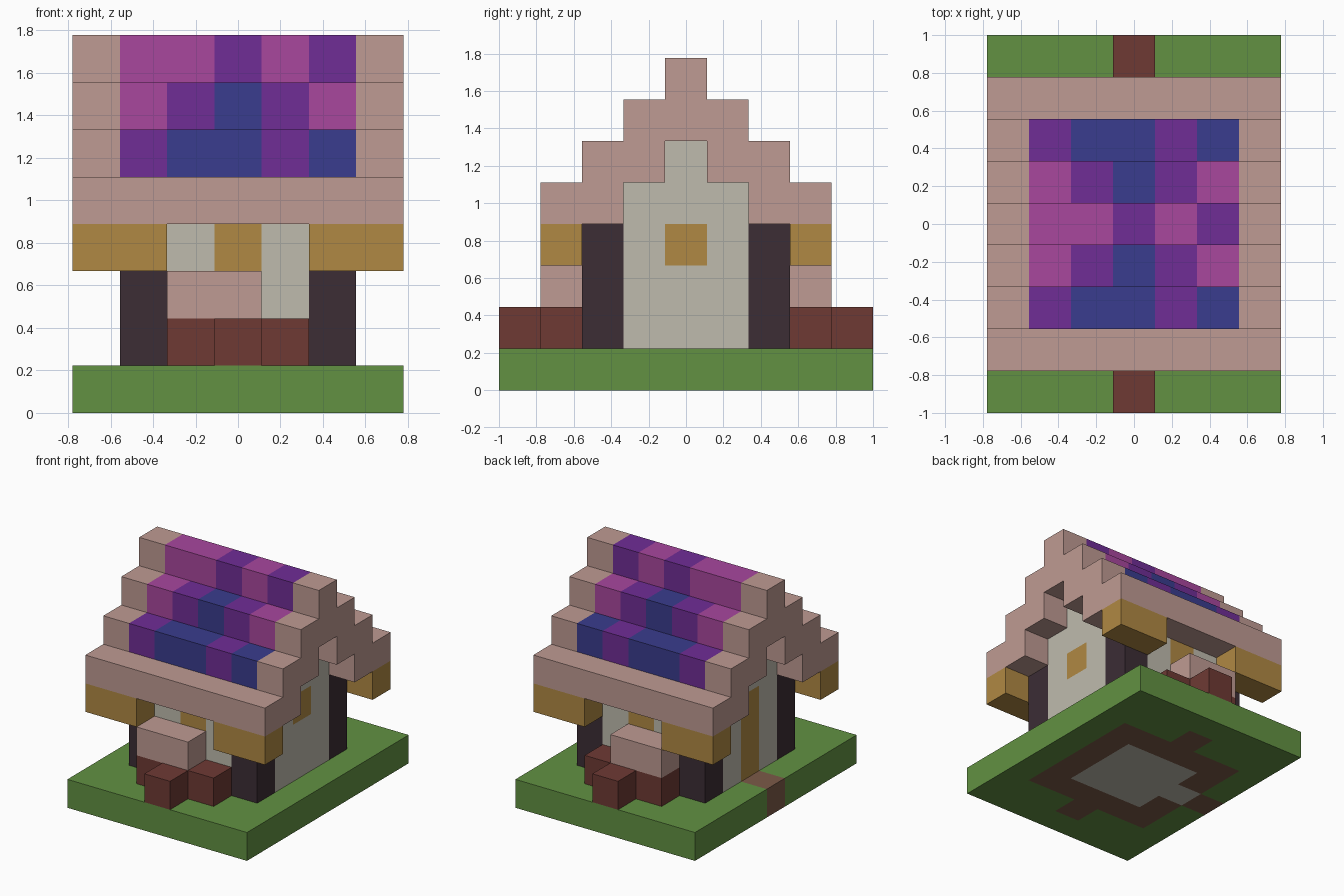
import bpy
import bmesh
from mathutils import Vector

old = bpy.data.objects.get("Cube")
if old:
    bpy.data.objects.remove(old, do_unlink=True)

UNIT = 2 / 9  # edge of one block


def linear(hex_pair):
    c = int(hex_pair, 16) / 255
    return c / 12.92 if c <= 0.04045 else ((c + 0.055) / 1.055) ** 2.4


PALETTE = {
    "grass": "629142", "rose": "bf9b93", "magenta": "a8479e", "purple": "702d96",
    "blue": "3a3c8e", "gold": "b08943", "plaster": "bfbbae", "dark_wood": "3c2d35",
    "red_brown": "6e3a34", "earth": "7c5a48",
}
MATERIALS = {}
for label, code in PALETTE.items():
    mat = bpy.data.materials.new(label)
    mat.use_nodes = True
    rgba = (*[linear(code[n:n + 2]) for n in (0, 2, 4)], 1)
    mat.diffuse_color = rgba
    mat.node_tree.nodes["Principled BSDF"].inputs["Base Color"].default_value = rgba
    MATERIALS[label] = mat


def block(xs, ys, zs):
    """All cells between inclusive index limits."""
    return {(x, y, z) for x in range(xs[0], xs[1] + 1)
            for y in range(ys[0], ys[1] + 1) for z in range(zs[0], zs[1] + 1)}


def build(name, cells, colour):
    """Outer skin of a set of cells; colour is a name or a rule on the cell."""
    rule = colour if callable(colour) else (lambda x, y, z: colour)
    mesh = bpy.data.meshes.new(name)
    bm = bmesh.new()
    slots = []
    for cell in sorted(cells):
        label = rule(*cell)
        if label not in slots:
            slots.append(label)
            mesh.materials.append(MATERIALS[label])
        centre = Vector(cell) + Vector((0, 0, 0.5))
        for axis in range(3):
            for sign in (-1, 1):
                n = Vector((0, 0, 0))
                n[axis] = sign
                if tuple(int(a + b) for a, b in zip(cell, n)) in cells:
                    continue
                u = Vector((0, 0, 0))
                u[(axis + 1) % 3] = 0.5
                v = n.cross(u)
                mid = centre + n / 2
                corners = (mid - u - v, mid + u - v, mid + u + v, mid - u + v)
                face = bm.faces.new([bm.verts.new(p * UNIT) for p in corners])
                face.material_index = slots.index(label)
    bmesh.ops.remove_doubles(bm, verts=bm.verts, dist=0.001)
    bm.to_mesh(mesh)
    bm.free()
    obj = bpy.data.objects.new(name, mesh)
    bpy.context.scene.collection.objects.link(obj)
    return obj


# Ground slab with floor, foundation and path let into it
def ground_colour(x, y, z):
    if (abs(x) <= 1 and abs(y) <= 1) or (x == -2 and y == 0):
        return "plaster"
    if (abs(x) <= 2 and abs(y) <= 2) or (x == -3 and y == 0) or (x == 0 and abs(y) == 3):
        return "earth"
    return "grass"


build("ground", block((-3, 3), (-4, 4), (0, 0)), ground_colour)


# Walls with stepped gables, windows and a door
def wall_colour(x, y, z):
    window = z == 3 and (x == 0 or y == 0)
    door = x == -2 and y == 0 and z <= 3
    return "gold" if window or door else "plaster"


walls = block((-2, 2), (-2, 2), (1, 3)) - block((-1, 1), (-1, 1), (1, 3))
walls = {c for c in walls if not (abs(c[0]) == 2 and abs(c[1]) == 2)}
for side in (-2, 2):
    walls |= block((side, side), (-1, 1), (4, 4)) | {(side, 0, 5)}
build("walls", walls, wall_colour)

# Stepped roof with a tiled field inside a plain border
TILES = {
    5: ("purple", "blue", "blue", "purple", "blue"),
    6: ("magenta", "purple", "blue", "purple", "magenta"),
    7: ("magenta", "magenta", "purple", "magenta", "purple"),
}


def roof_colour(x, y, z):
    on_slope = abs(y) == 7 - z
    return TILES[z][x + 2] if z in TILES and abs(x) <= 2 and on_slope else "rose"


roof = set()
for level in range(4, 8):
    outer = 7 - level
    for y in {outer, max(outer - 1, 0)}:
        roof |= block((-3, 3), (y, y), (level, level))
        roof |= block((-3, 3), (-y, -y), (level, level))
build("roof", roof, roof_colour)

# Corner posts, eave beams, steps and flower boxes on both long sides
for end, s in (("front", -1), ("back", 1)):
    for side, lo, hi in (("right", -3, -2), ("left", 2, 3)):
        post_x = max(lo, -2) if side == "left" else hi
        build(f"{end}_{side}_post", block((post_x, post_x), (2 * s, 2 * s), (1, 3)), "dark_wood")
        build(f"{end}_{side}_eave_beam", block((lo, hi), (3 * s, 3 * s), (3, 3)), "gold")
    build(f"{end}_planter", block((-1, 1), (3 * s, 3 * s), (1, 1)) | {(0, 4 * s, 1)}, "red_brown")
    build(f"{end}_flower_box", block((-1, 0), (3 * s, 3 * s), (2, 2)), "rose")
